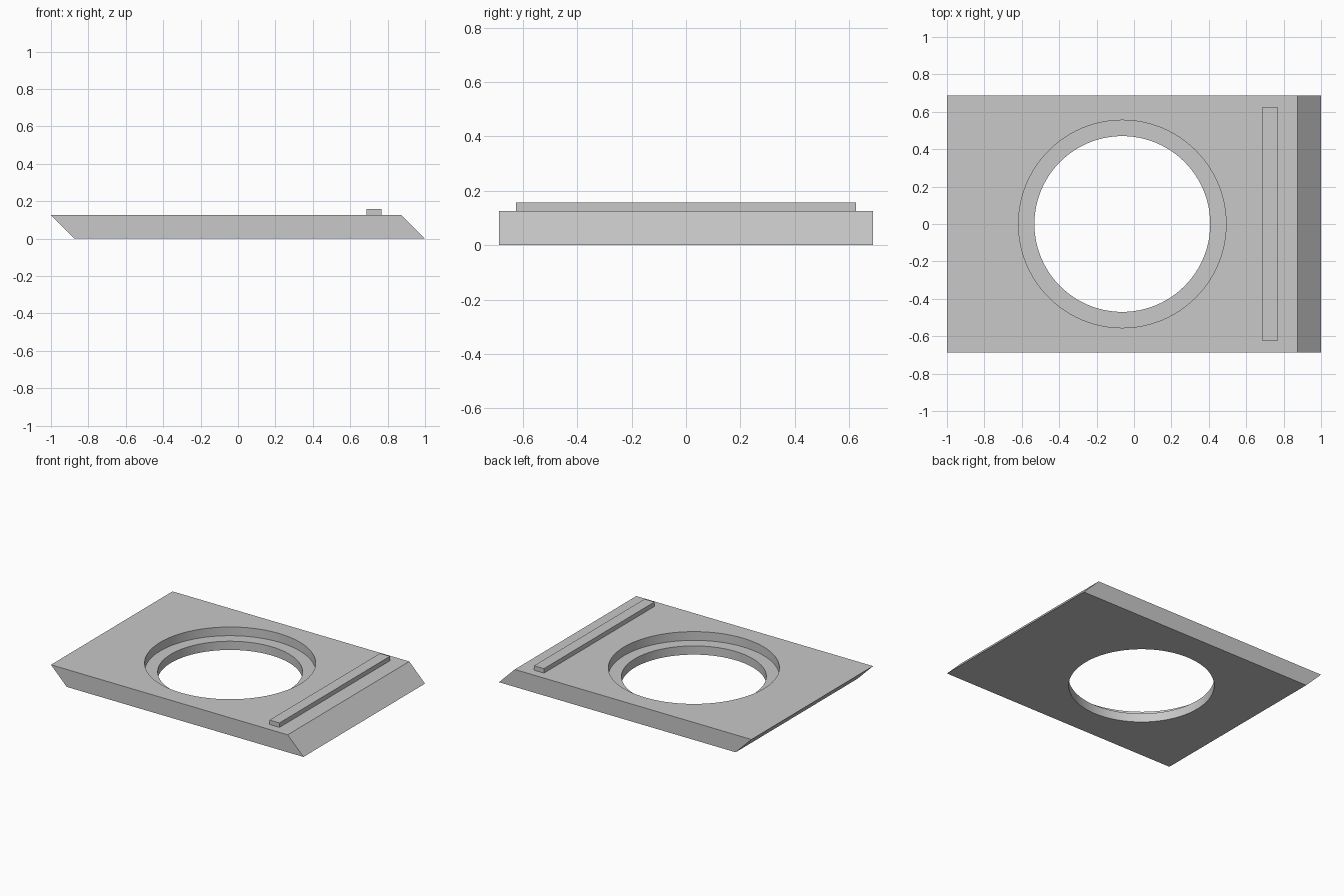
import bpy
import bmesh

cube = bpy.data.objects.get("Cube")
if cube:
    bpy.data.objects.remove(cube, do_unlink=True)

HEIGHT = 0.125
HALF_DEPTH = 0.6875
HOLE_X = -0.0625

# Single grey material
grey = bpy.data.materials.new("plain grey")
grey.use_nodes = True
colour = (0.58, 0.58, 0.58, 1)
grey.diffuse_color = colour
grey.node_tree.nodes["Principled BSDF"].inputs["Base Color"].default_value = colour


def prism(name, profile, half_depth):
    """Extrude an x-z profile along y, centred on y = 0."""
    bm = bmesh.new()
    face = bm.faces.new([bm.verts.new((x, -half_depth, z)) for x, z in profile])
    new = bmesh.ops.extrude_face_region(bm, geom=[face])["geom"]
    moved = [v for v in new if isinstance(v, bmesh.types.BMVert)]
    bmesh.ops.translate(bm, verts=moved, vec=(0, 2 * half_depth, 0))
    bmesh.ops.recalc_face_normals(bm, faces=bm.faces)
    mesh = bpy.data.meshes.new(name)
    bm.to_mesh(mesh)
    bm.free()
    obj = bpy.data.objects.new(name, mesh)
    bpy.context.collection.objects.link(obj)
    mesh.materials.append(grey)
    return obj


def bore(target, radius, bottom, top):
    """Cut a round vertical hole into the target."""
    bpy.ops.mesh.primitive_cylinder_add(
        vertices=96, radius=radius, depth=top - bottom,
        location=(HOLE_X, 0, (top + bottom) / 2))
    cutter = bpy.context.object
    cutter.name = "bore_cutter"
    cutter.hide_render = True
    cutter.data.materials.append(grey)
    mod = target.modifiers.new("bore", "BOOLEAN")
    mod.operation = "DIFFERENCE"
    mod.solver = "EXACT"
    mod.object = cutter
    bpy.ops.object.select_all(action="DESELECT")
    target.select_set(True)
    bpy.context.view_layer.objects.active = target
    bpy.ops.object.modifier_apply(modifier=mod.name)
    bpy.data.objects.remove(cutter, do_unlink=True)


# Slab with parallel slanted ends
plate = prism("base_plate",
              [(-0.875, 0), (1, 0), (0.875, HEIGHT), (-1, HEIGHT)], HALF_DEPTH)

# Through hole with a wider recess forming a ledge
bore(plate, 0.47, -0.1, HEIGHT + 0.1)
bore(plate, 0.555, HEIGHT / 2, HEIGHT + 0.1)
bpy.ops.object.shade_smooth_by_angle(angle=0.5)

# Raised bar near the right-hand end
prism("raised_bar",
      [(0.6875, HEIGHT), (0.766, HEIGHT), (0.766, 0.157), (0.6875, 0.157)], 0.625)
